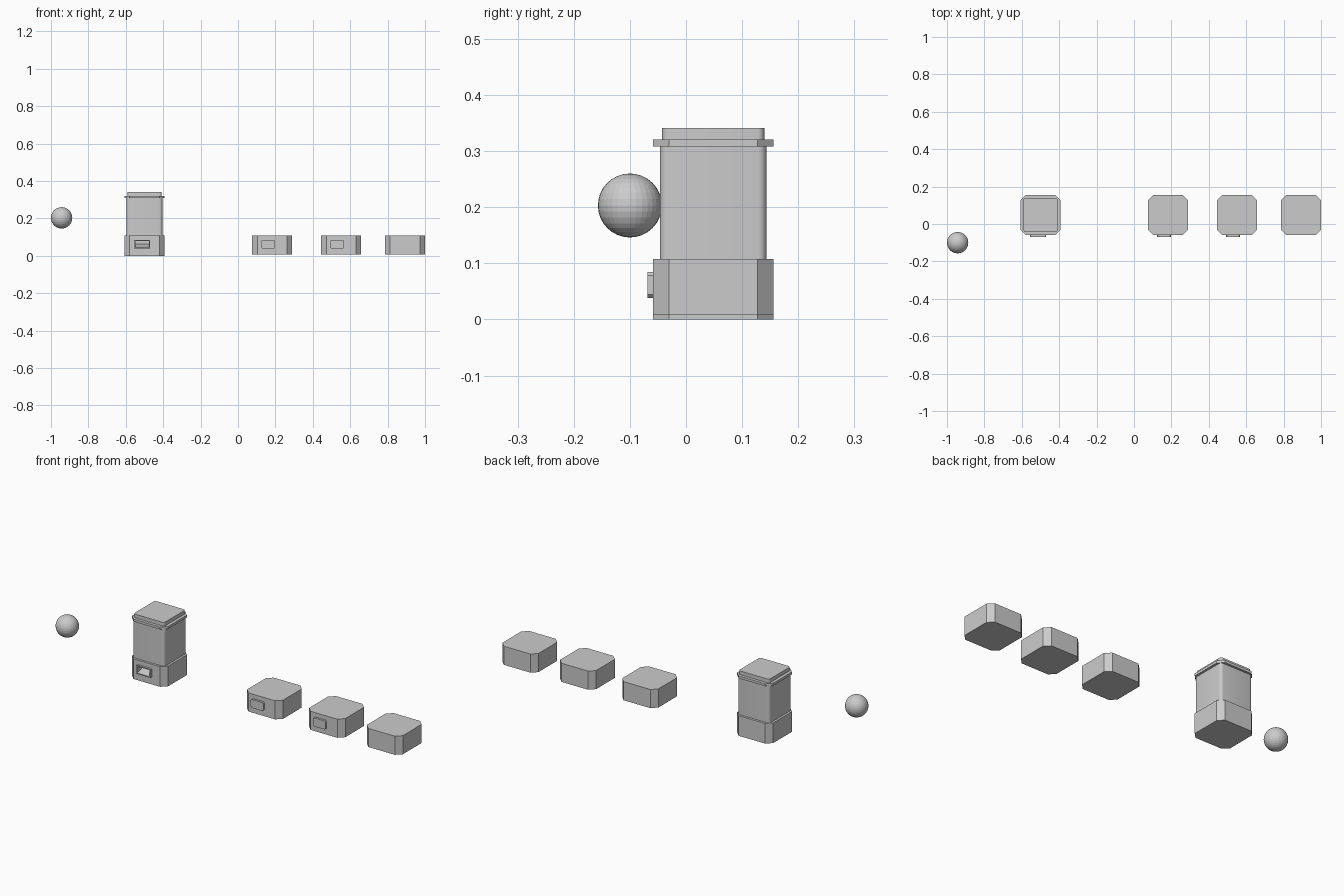
import bpy, bmesh, math

if "Cube" in bpy.data.objects:
    bpy.data.objects.remove(bpy.data.objects["Cube"])

CY = 0.0485        # shared depth centre of the tower and blocks
W = 0.214          # base width
TX = -0.5          # tower centre


def make(name, bm):
    bmesh.ops.recalc_face_normals(bm, faces=bm.faces)
    me = bpy.data.meshes.new(name)
    bm.to_mesh(me)
    bm.free()
    ob = bpy.data.objects.new(name, me)
    bpy.context.collection.objects.link(ob)
    return ob


def prism(name, profile, direction):
    bm = bmesh.new()
    face = bm.faces.new([bm.verts.new(p) for p in profile])
    new = bmesh.ops.extrude_face_region(bm, geom=[face])["geom"]
    bmesh.ops.translate(bm, vec=direction,
                        verts=[v for v in new if isinstance(v, bmesh.types.BMVert)])
    return make(name, bm)


def rounded(w, h, r, seg):
    """Rectangle outline with corners of seg segments (1 = chamfer)."""
    pts = []
    for i, (sx, sy) in enumerate(((1, 1), (-1, 1), (-1, -1), (1, -1))):
        for k in range(seg + 1):
            a = math.pi / 2 * (i + k / seg)
            pts.append((sx * (w / 2 - r) + r * math.cos(a),
                        sy * (h / 2 - r) + r * math.sin(a)))
    return pts


def block(name, x, z0, z1, w, r, seg=1):
    ob = prism(name, [(x + a, CY + b, z0) for a, b in rounded(w, w, r, seg)],
               (0, 0, z1 - z0))
    if seg > 1:
        bpy.context.view_layer.objects.active = ob
        ob.select_set(True)
        bpy.ops.object.shade_smooth_by_angle(angle=math.radians(35))
        ob.select_set(False)
    return ob


def plate(name, x, w, h, r):
    return prism(name, [(x + a, -0.069, 0.0615 + b) for a, b in rounded(w, h, r, 1)],
                 (0, 0.012, 0))


def cut(ob, cutter):
    m = ob.modifiers.new("opening", 'BOOLEAN')
    m.operation, m.solver, m.object = 'DIFFERENCE', 'EXACT', cutter
    cutter.hide_render = True
    cutter.hide_set(True)


# Tower: base, container, rim and lid
base = block("tower_base", TX, 0, 0.108, W, 0.028)
block("tower_container", TX, 0.108, 0.308, 0.19, 0.015, 5)
block("tower_rim", TX, 0.308, 0.321, W, 0.028)
block("tower_lid", TX, 0.321, 0.341, 0.182, 0.012, 5)

# Outlet frame with a sloping chute behind it
OX = -0.513
frame = plate("outlet_frame", OX, 0.086, 0.046, 0.002)
chute = prism("chute_cutter",
              [(OX - 0.036, y, z) for y, z in ((-0.09, 0.044), (-0.069, 0.044),
                                               (-0.01, 0.062), (-0.01, 0.079), (-0.09, 0.079))],
              (0.072, 0, 0))
cut(base, chute)
cut(frame, chute)

# Row of separate blocks, two with front plates
for i, (x, plated) in enumerate(((0.182, True), (0.551, True), (0.893, False)), 1):
    block(f"block_{i}", x, 0.008, 0.108, W, 0.028)
    if plated:
        plate(f"block_plate_{i}", x - 0.021, 0.075, 0.046, 0.006)

# Ball
bm = bmesh.new()
bmesh.ops.create_uvsphere(bm, u_segments=32, v_segments=16, radius=0.057)
bmesh.ops.translate(bm, verts=bm.verts, vec=(-0.943, -0.1, 0.203))
make("ball", bm)
